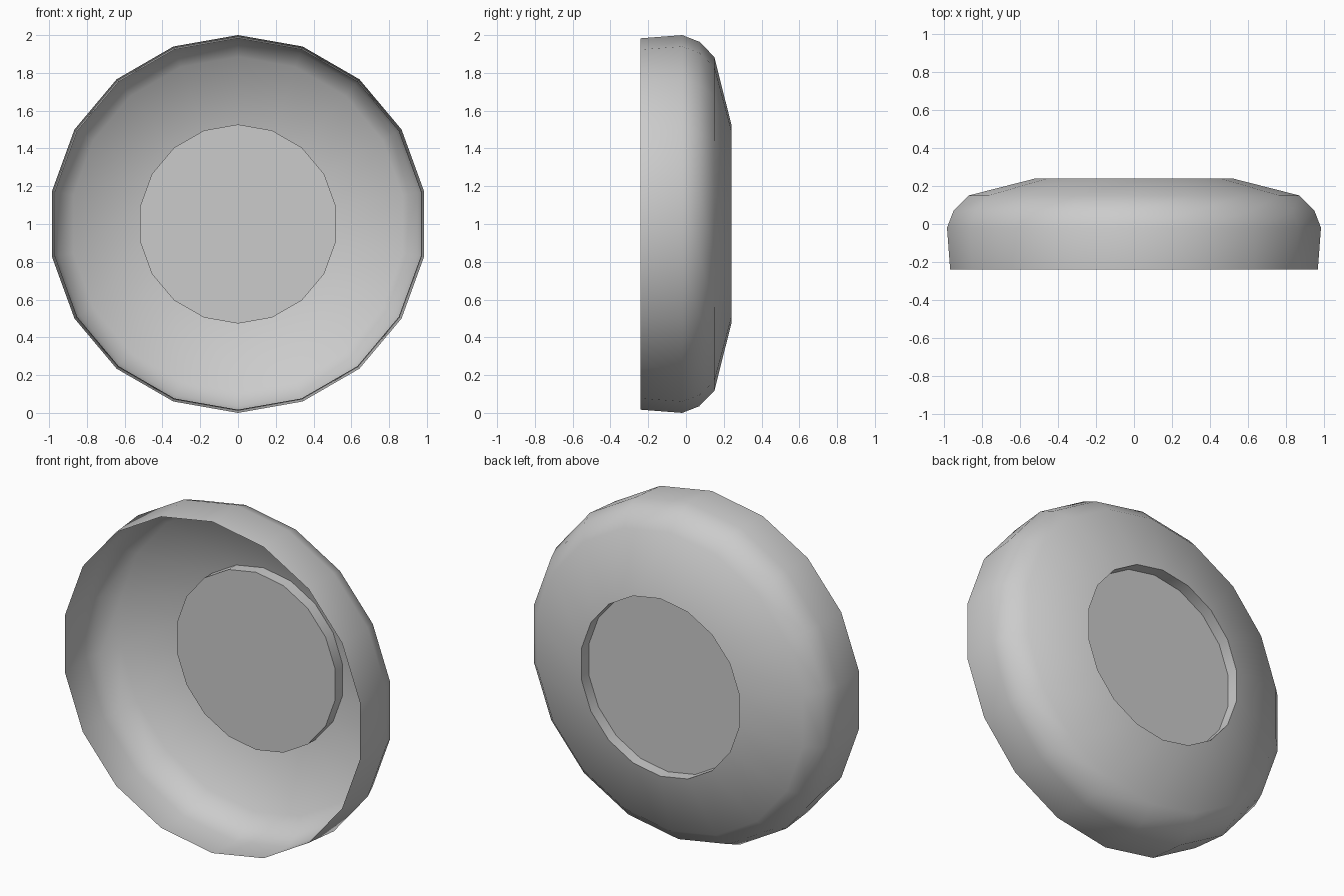
import bpy, bmesh
from math import sin, cos, pi, radians

if "Cube" in bpy.data.objects:
    bpy.data.objects.remove(bpy.data.objects["Cube"])

SIDES = 18
# Half section as (radius, y): open front rim, rounded shoulder, back lip, recessed hub
PROFILE = [(0.983, -0.24), (1.0, -0.02), (0.965, 0.07), (0.885, 0.15),
           (0.527, 0.24), (0.527, 0.17)]

bm = bmesh.new()


def ring(radius, y):
    return [bm.verts.new((radius * sin(2 * pi * i / SIDES), y,
                          1 + radius * cos(2 * pi * i / SIDES)))
            for i in range(SIDES)]


# Thin dish wall, open at the front
rings = [ring(r, y) for r, y in PROFILE]
for a, b in zip(rings, rings[1:]):
    for i in range(SIDES):
        j = (i + 1) % SIDES
        bm.faces.new((a[i], b[i], b[j], a[j]))

# Flat hub disc, facing the back
bm.faces.new(list(reversed(rings[-1])))
bmesh.ops.recalc_face_normals(bm, faces=bm.faces)
bm.normal_update()
bm.faces.ensure_lookup_table()
if bm.faces[-1].normal.y < 0:
    bmesh.ops.reverse_faces(bm, faces=bm.faces)

mesh = bpy.data.meshes.new("wheel_cover")
bm.to_mesh(mesh)
bm.free()
cover = bpy.data.objects.new("wheel_cover", mesh)
bpy.context.collection.objects.link(cover)

# Smooth wall with crisp hub edges
bpy.context.view_layer.objects.active = cover
cover.select_set(True)
bpy.ops.object.shade_smooth_by_angle(angle=radians(40))
